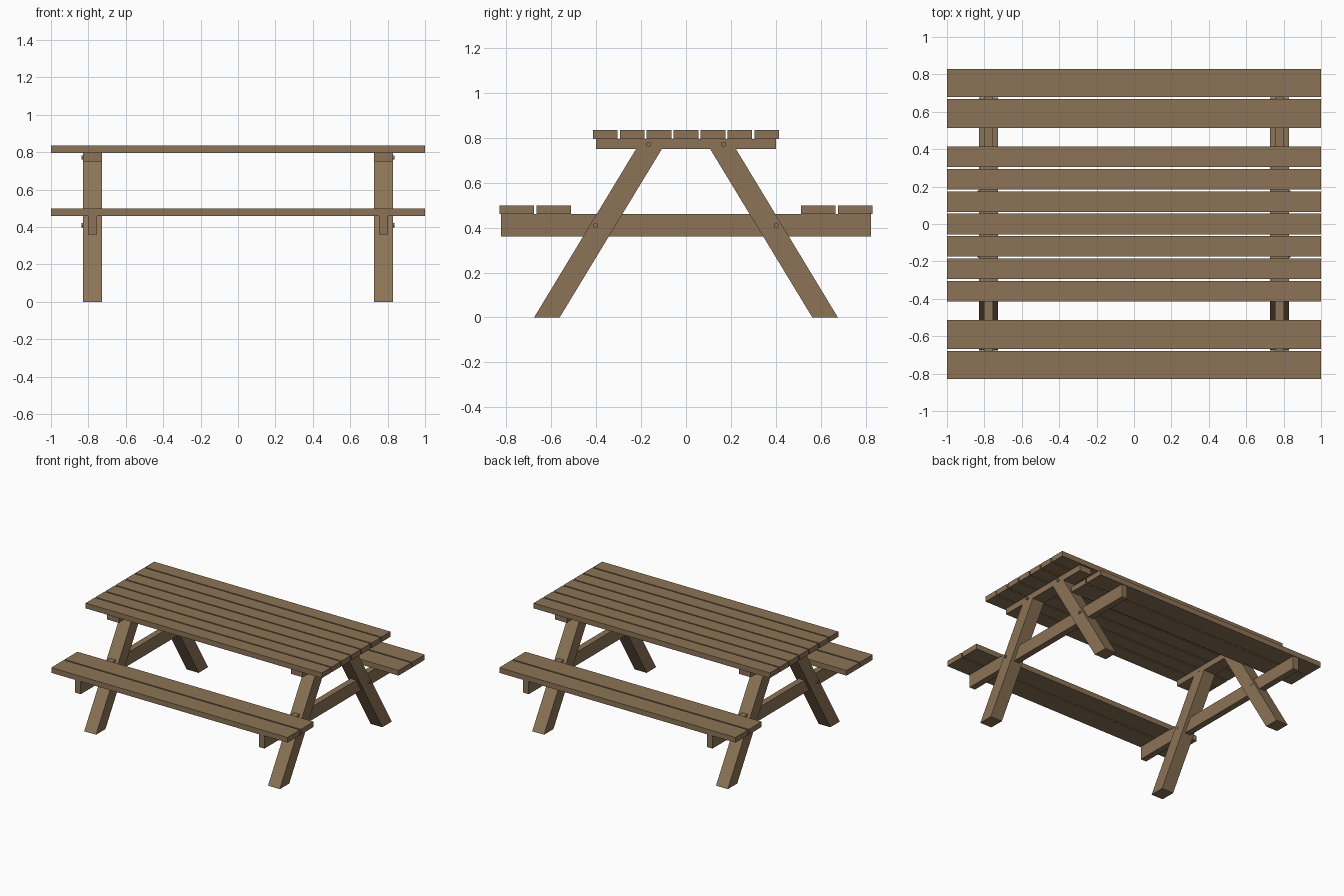
import bpy
import bmesh
from mathutils import Matrix

cube = bpy.data.objects.get("Cube")
if cube:
    bpy.data.objects.remove(cube, do_unlink=True)

wood = bpy.data.materials.new("weathered_brown_wood")
wood.use_nodes = True
colour = (0.262, 0.174, 0.093, 1)
wood.diffuse_color = colour
wood.node_tree.nodes["Principled BSDF"].inputs["Base Color"].default_value = colour


def finish(name, bm):
    bmesh.ops.recalc_face_normals(bm, faces=bm.faces)
    mesh = bpy.data.meshes.new(name)
    bm.to_mesh(mesh)
    bm.free()
    mesh.materials.append(wood)
    obj = bpy.data.objects.new(name, mesh)
    bpy.context.collection.objects.link(obj)
    return obj


def box(name, centre, size):
    bm = bmesh.new()
    bmesh.ops.create_cube(bm, size=1, matrix=Matrix.Translation(centre) @ Matrix.Diagonal((*size, 1)))
    return finish(name, bm)


def prism(name, profile, x0, x1):
    """Extrude a (y, z) outline along x."""
    bm = bmesh.new()
    face = bm.faces.new([bm.verts.new((x0, y, z)) for y, z in profile])
    new = bmesh.ops.extrude_face_region(bm, geom=[face])["geom"]
    bmesh.ops.translate(bm, verts=[v for v in new if isinstance(v, bmesh.types.BMVert)], vec=(x1 - x0, 0, 0))
    return finish(name, bm)


def bolt(name, x0, x1, y, z):
    bm = bmesh.new()
    place = Matrix.Translation(((x0 + x1) / 2, y, z)) @ Matrix.Rotation(1.5708, 4, "Y")
    bmesh.ops.create_cone(bm, cap_ends=True, segments=12, radius1=0.011, radius2=0.011,
                          depth=abs(x1 - x0), matrix=place)
    return finish(name, bm)


# Tabletop planks
for i in range(7):
    box(f"table_plank_{i + 1}", (0, (i - 3) * 0.12, 0.815), (2, 0.11, 0.04))

# Bench planks
for side, s in (("front", -1), ("back", 1)):
    box(f"{side}_bench_outer_plank", (0, s * 0.754, 0.48), (2, 0.152, 0.04))
    box(f"{side}_bench_inner_plank", (0, s * 0.59, 0.48), (2, 0.154, 0.04))

# Trestles: cleat, bench beam, splayed legs and bolts
for end, e in (("left", 1), ("right", -1)):
    box(f"{end}_table_cleat", (e * 0.778, 0, 0.7725), (0.1, 0.8, 0.045))
    box(f"{end}_bench_beam", (e * 0.778, 0, 0.41), (0.048, 1.65, 0.1))
    for side, s in (("front", -1), ("back", 1)):
        outline = [(s * 0.677, 0), (s * 0.563, 0), (s * 0.108, 0.75), (s * 0.223, 0.75)]
        prism(f"{end}_{side}_leg", outline, e * 0.728, e * 0.828)
        bolt(f"{end}_{side}_top_bolt", e * 0.726, e * 0.837, s * 0.167, 0.772)
        bolt(f"{end}_{side}_beam_bolt", e * 0.726, e * 0.837, s * 0.402, 0.41)
